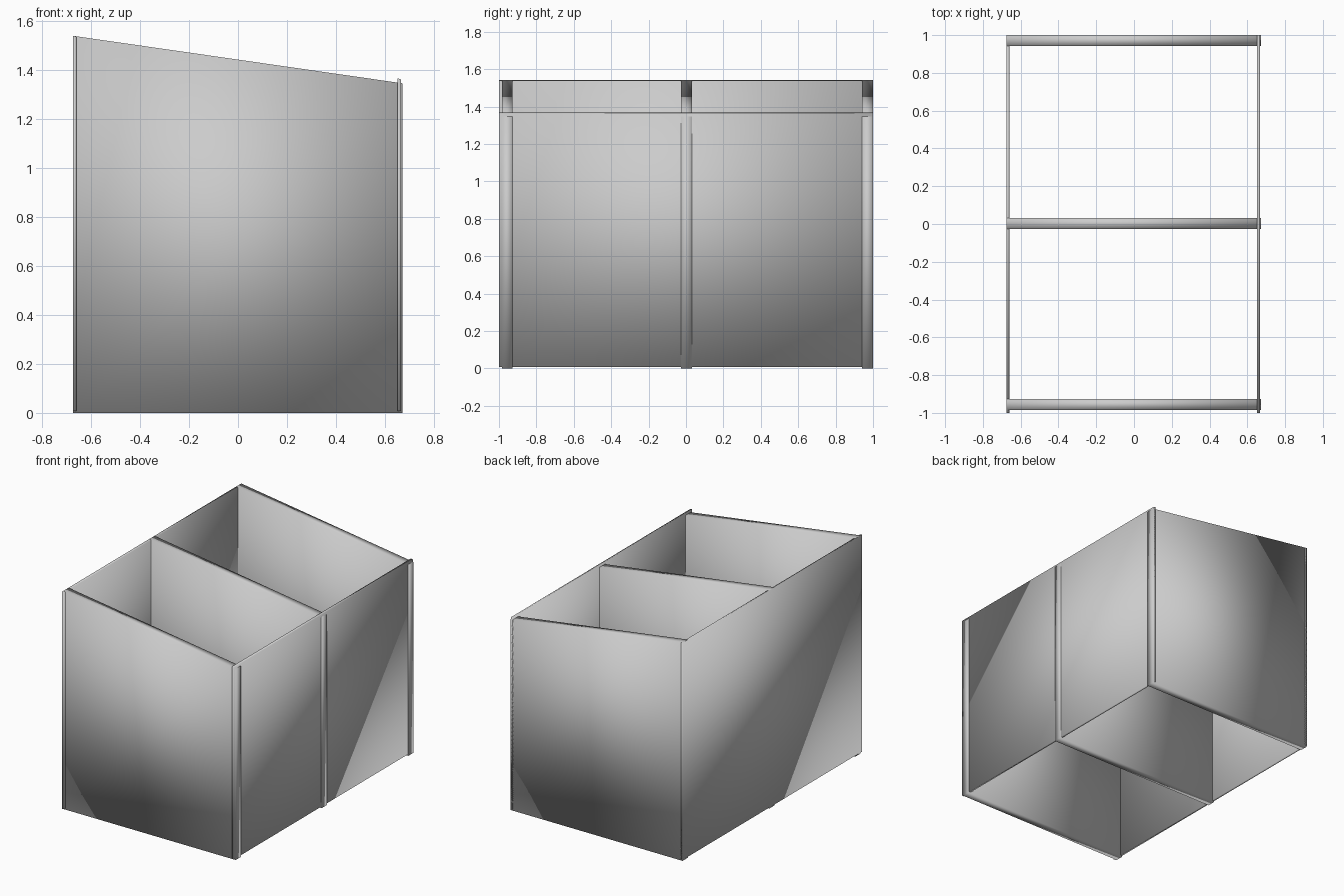
import bpy

if "Cube" in bpy.data.objects:
    bpy.data.objects.remove(bpy.data.objects["Cube"])


def prism(name, profile, y0, y1):
    """Extrude an x/z outline between two y positions, softly shaded."""
    n = len(profile)
    verts = [(x, y, z) for y in (y0, y1) for x, z in profile]
    faces = [tuple(range(n)), tuple(range(2 * n - 1, n - 1, -1))]
    faces += [(i, i + n, (i + 1) % n + n, (i + 1) % n) for i in range(n)]
    mesh = bpy.data.meshes.new(name)
    mesh.from_pydata(verts, [], faces)
    mesh.shade_smooth()
    obj = bpy.data.objects.new(name, mesh)
    bpy.context.collection.objects.link(obj)
    return obj


# Tall and short long walls, running the full depth
prism("tall_wall", [(-0.675, 0.008), (-0.66, 0.008), (-0.66, 1.538), (-0.675, 1.541)], -1, 1)
prism("short_wall", [(0.652, 0.008), (0.667, 0.008), (0.667, 1.363), (0.652, 1.367)], -1, 1)

# Sloped end panels and divider, ends just breaking through the long walls
slope = [(-0.674, 0), (0.672, 0), (0.672, 1.347), (-0.674, 1.541)]
for name, y0 in (("front_panel", -0.985), ("middle_divider", -0.026), ("back_panel", 0.942)):
    prism(name, slope, y0, y0 + 0.058)
